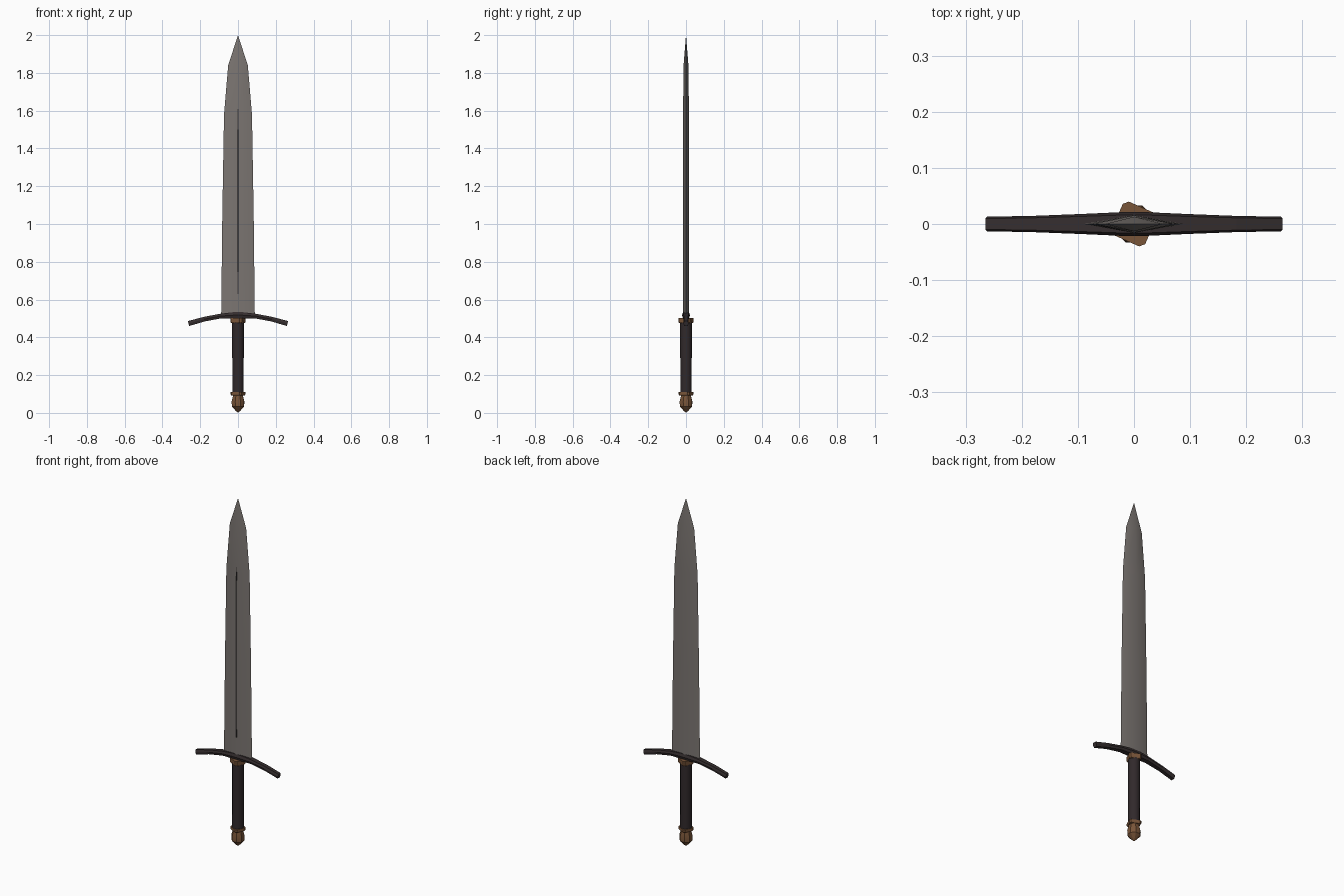
import bpy, bmesh, math

if "Cube" in bpy.data.objects:
    bpy.data.objects.remove(bpy.data.objects["Cube"])


def material(name, rgb):
    m = bpy.data.materials.new(name)
    m.diffuse_color = (*rgb, 1)
    m.use_nodes = True
    m.node_tree.nodes["Principled BSDF"].inputs["Base Color"].default_value = m.diffuse_color
    return m


STEEL = material("grey steel", (0.20, 0.18, 0.168))
IRON = material("dark iron", (0.036, 0.027, 0.028))
LEATHER = material("dark leather", (0.030, 0.022, 0.024))
BRONZE = material("aged bronze", (0.19, 0.09, 0.04))
GROOVE = material("groove shadow", (0.05, 0.045, 0.043))


def loft(name, rings, mat, smooth=None):
    """Skin equal-length rings of points and cap both ends."""
    bm = bmesh.new()
    loops = [[bm.verts.new(p) for p in r] for r in rings]
    for a, b in zip(loops, loops[1:]):
        n = len(a)
        for i in range(n):
            bm.faces.new((a[i], a[(i + 1) % n], b[(i + 1) % n], b[i]))
    bm.faces.new(loops[0][::-1])
    bm.faces.new(loops[-1])
    bmesh.ops.remove_doubles(bm, verts=bm.verts, dist=0.0003)
    bmesh.ops.recalc_face_normals(bm, faces=bm.faces)
    me = bpy.data.meshes.new(name)
    bm.to_mesh(me)
    bm.free()
    me.materials.append(mat)
    ob = bpy.data.objects.new(name, me)
    bpy.context.collection.objects.link(ob)
    if smooth:
        bpy.ops.object.select_all(action='DESELECT')
        ob.select_set(True)
        bpy.context.view_layer.objects.active = ob
        bpy.ops.object.shade_smooth_by_angle(angle=math.radians(smooth))
    return ob


def turned(name, profile, mat, sides=8, turn=0, smooth=None):
    """Turned part from (radius, height) pairs."""
    angles = [math.radians(turn) + math.tau * i / sides for i in range(sides)]
    return loft(name, [[(r * math.cos(a), r * math.sin(a), z) for a in angles]
                       for r, z in profile], mat, smooth)


# Blade: diamond section tapering to the tip
blade = [(0.089, 0.016, 0.505), (0.083, 0.016, 1.05), (0.074, 0.0155, 1.58),
         (0.052, 0.013, 1.84), (0.0, 0.0, 2.0)]
loft("blade", [[(w, 0, z), (0, t, z), (-w, 0, z), (0, -t, z)]
               for w, t, z in blade], STEEL, 35)

# Thin groove along the front ridge
loft("blade_groove", [[(w, -0.0145, z), (w, -0.0162, z), (-w, -0.0162, z), (-w, -0.0145, z)]
                      for w, z in [(0.003, 0.63), (0.004, 0.75), (0.004, 1.5), (0.002, 1.61)]],
     GROOVE)

# Crossguard: hexagonal bar drooping towards both ends
guard = [(0.262, 0.473, 0.013, 0.013), (0.18, 0.496, 0.012, 0.0145),
         (0.09, 0.513, 0.012, 0.018), (0.025, 0.517, 0.016, 0.021)]
path = [(-x, z, h, t) for x, z, h, t in guard] + guard[::-1]
section = [(1, 0), (0.75, 1), (-0.75, 1), (-1, 0), (-0.75, -1), (0.75, -1)]
loft("crossguard", [[(x + math.copysign(0.003, x) * v, t * u, z + h * v) for u, v in section]
                    for x, z, h, t in path], IRON)

# Grip and the two square-cut bronze collars
turned("grip", [(0.032, 0.10), (0.033, 0.30), (0.033, 0.49)], LEATHER, 8, 22.5, 50)


def collar(name, z0, z1, r, mat):
    pts = []
    for k in range(4):
        for off in (-8, 8):
            a = math.radians(111 + 90 * k + off)
            pts.append((r * math.cos(a), r * math.sin(a)))
    loft(name, [[(x * s, y * s, z) for x, y in pts]
                for s, z in [(0.9, z0), (1, z0 + 0.006), (1, z1)]], mat)


collar("upper_collar", 0.475, 0.503, 0.041, BRONZE)
collar("lower_collar", 0.092, 0.11, 0.040, BRONZE)

# Pommel: faceted bulb with a pointed end
turned("pommel", [(0.0, 0.0), (0.014, 0.012), (0.035, 0.035), (0.036, 0.06),
                  (0.027, 0.094)], BRONZE, 8, 21, 30)
